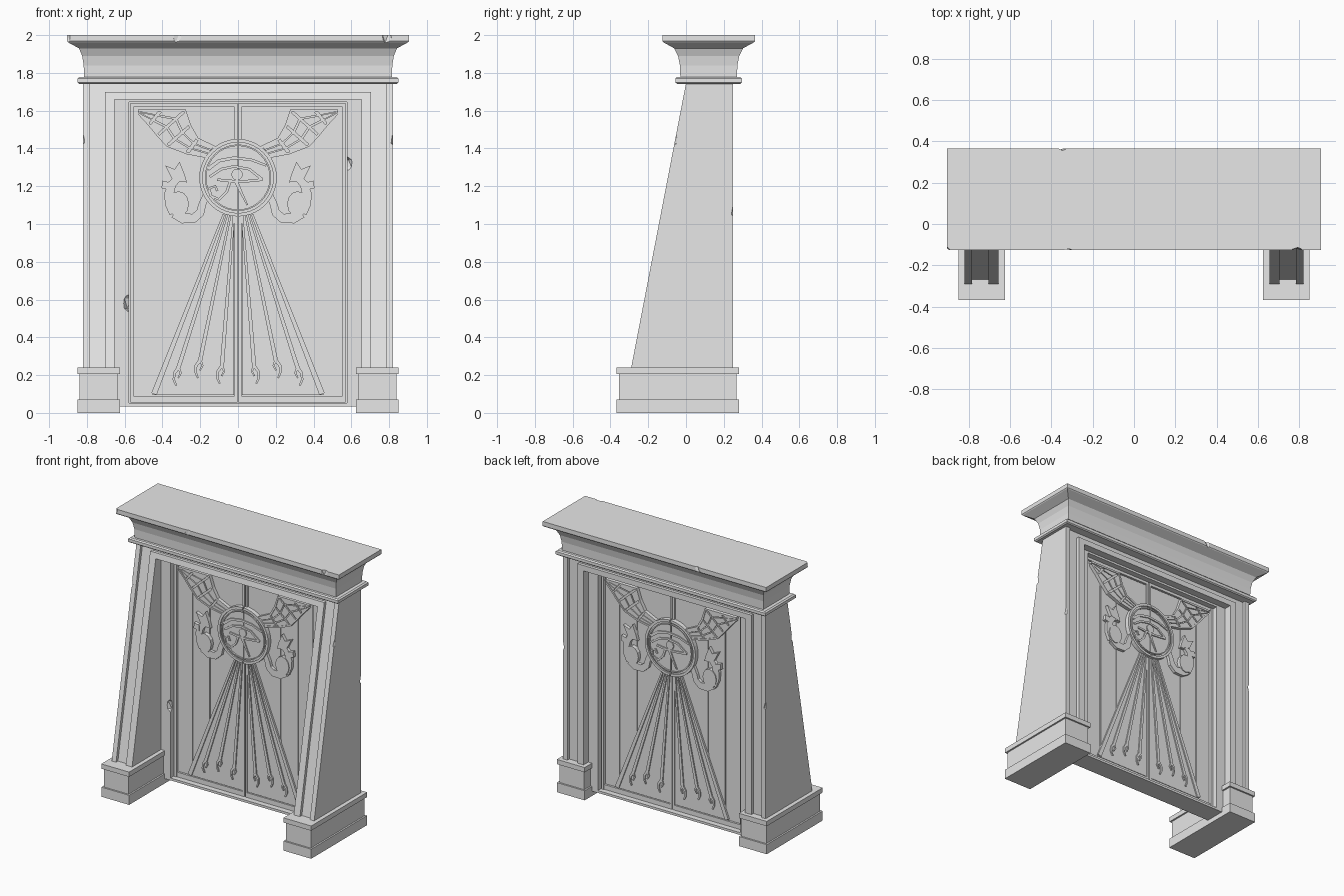
import bpy, bmesh, math, random
from mathutils import Vector

random.seed(4)
cube = bpy.data.objects.get("Cube")
if cube:
    bpy.data.objects.remove(cube, do_unlink=True)

stone = bpy.data.materials.new("grey_stone")
stone.use_nodes = True
GREY = (0.8, 0.8, 0.8, 1)
stone.diffuse_color = GREY
stone.node_tree.nodes["Principled BSDF"].inputs["Base Color"].default_value = GREY

MID = 0.12            # depth of the door's centre plane


def emit(name, bm):
    bmesh.ops.recalc_face_normals(bm, faces=bm.faces[:])
    mesh = bpy.data.meshes.new(name)
    bm.to_mesh(mesh)
    bm.free()
    mesh.materials.append(stone)
    ob = bpy.data.objects.new(name, mesh)
    bpy.context.collection.objects.link(ob)
    return ob


def loft(bm, loops):
    """Skin a stack of point loops and cap both ends."""
    rings = [[bm.verts.new(p) for p in loop] for loop in loops]
    n = len(rings[0])
    for a, b in zip(rings, rings[1:]):
        for i in range(n):
            j = (i + 1) % n
            bm.faces.new((a[i], a[j], b[j], b[i]))
    bm.faces.new(rings[0][::-1])
    bm.faces.new(rings[-1])


def rect(x0, x1, y0, y1, z):
    return [(x0, y0, z), (x1, y0, z), (x1, y1, z), (x0, y1, z)]


def box(bm, x0, x1, y0, y1, z0, z1):
    loft(bm, [rect(x0, x1, y0, y1, z) for z in (z0, z1)])


def slope(z):
    """Leaning front face of the pillars."""
    return -0.29 + 0.29 * (z - 0.24) / 1.505


def leaning(bm, x0, x1, z0, z1, inset=0):
    loft(bm, [rect(x0, x1, slope(z) + inset, 0.25 - inset, z) for z in (z0, z1)])


def chip(ob, spots):
    """Knock broken corners out of a part with rough lumps."""
    bm = bmesh.new()
    for x, y, z, r in spots:
        lump = bmesh.ops.create_icosphere(bm, subdivisions=1, radius=r)["verts"]
        for v in lump:
            v.co = Vector((v.co.x, v.co.y, v.co.z * 1.6)) * random.uniform(0.85, 1.15)
            v.co += Vector((x, y, z))
    cutter = emit("chip_cutter", bm)
    mod = ob.modifiers.new("chips", "BOOLEAN")
    mod.operation, mod.solver, mod.object = "DIFFERENCE", "EXACT", cutter
    graph = bpy.context.evaluated_depsgraph_get()
    ob.data = bpy.data.meshes.new_from_object(ob.evaluated_get(graph))
    ob.modifiers.clear()
    bpy.data.objects.remove(cutter, do_unlink=True)


# --- Cornice: ring moulding, hollow curve and top slab
def crown(name, levels):
    bm = bmesh.new()
    loft(bm, [rect(-hx, hx, MID - hy, MID + hy, z) for z, hx, hy in levels])
    return emit(name, bm)


crown("ring_moulding", [(1.742, .84, .168), (1.749, .85, .176), (1.77, .85, .176), (1.778, .84, .168)])
crown("cornice_curve", [(1.775, .815, .15), (1.84, .817, .152), (1.89, .825, .162), (1.93, .842, .182)])
slab = crown("cornice_slab", [(1.93, .842, .182), (1.962, .9, .24), (1.968, .905, .245), (2, .905, .245)])
chip(slab, [(-.32, -.155, 1.985, .045), (-.35, .395, 1.99, .045), (.79, -.15, 1.99, .04), (-.92, -.14, 2, .04)])

# --- Leaning pillars, each with a groove between two raised strips
for side, s in (("right", -1), ("left", 1)):
    for part, a, b, top, inset in (("outer_strip", .785, .82, 1.745, 0),
                                   ("groove", .70, .79, 1.745, .022),
                                   ("inner_strip", .655, .705, 1.70, 0)):
        bm = bmesh.new()
        leaning(bm, min(s * a, s * b), max(s * a, s * b), .24, top, inset)
        ob = emit(f"{side}_pillar_{part}", bm)
        if part == "outer_strip":
            chip(ob, [(s * .835, slope(1.45) - .01, 1.45, .03), (s * .83, .265, 1.07, .03)])
    # Plinth with base and cap bands
    bm = bmesh.new()
    for g, z0, z1 in ((0, 0, .07), (.012, .07, .205), (0, .205, .24)):
        x = sorted((s * (.625 + g), s * (.85 - g)))
        box(bm, x[0], x[1], -.367 + g, .28 - g, z0, z1)
    emit(f"{side}_plinth", bm)

bm = bmesh.new()
leaning(bm, -.785, .785, 1.695, 1.745, .022)
leaning(bm, -.705, .705, 1.66, 1.70)
emit("lintel", bm)

# --- Door frame and sill
bm = bmesh.new()
for s in (-1, 1):
    x = sorted((s * .578, s * .71))
    box(bm, x[0], x[1], .045, .195, .035, 1.67)
box(bm, -.578, .578, .045, .195, 1.645, 1.67)
box(bm, -.578, .578, .045, .195, .035, .052)
frame = emit("door_frame", bm)
chip(frame, [(-.575, .035, .58, .04), (.58, .04, 1.32, .025)])

# --- Door leaves: core, raised border and planks
for side, s in (("right", -1), ("left", 1)):
    def bar(bm, a, b, half, z0, z1):
        x = sorted((s * a, s * b))
        box(bm, x[0], x[1], MID - half, MID + half, z0, z1)
    bm = bmesh.new()
    bar(bm, 0, .578, .025, .05, 1.647)
    bar(bm, .552, .57, .045, .055, 1.64)
    bar(bm, .003, .018, .04, .055, 1.64)
    bar(bm, .018, .552, .04, 1.62, 1.64)
    bar(bm, .018, .552, .04, .055, .09)
    for a, b in ((.022, .283), (.291, .424), (.432, .546)):
        bar(bm, a, b, .032, .095, 1.614)
    emit(f"{side}_door_leaf", bm)


# --- Carved relief, repeated on both faces of the door
def relief(name, polys, height, mirror=True):
    """Raise (x, z) outlines from the door on both faces."""
    bm = bmesh.new()
    for back in (1, -1):
        for s in ((1, -1) if mirror else (1,)):
            for poly in polys:
                loft(bm, [[(s * back * x, MID - back * h, z) for x, z in poly]
                          for h in (.02, height)])
    return emit(name, bm)


def ribbon(pts, w0, w1=None):
    """Strip of quads following a path, tapering from w0 to w1."""
    w1 = w0 if w1 is None else w1
    pts = [Vector(p) for p in pts]
    closed = (pts[0] - pts[-1]).length < 1e-4
    last = len(pts) - 1
    edge = []
    for i, p in enumerate(pts):
        a = pts[i - 1] if i else (pts[-2] if closed else p)
        b = pts[i + 1] if i < last else (pts[1] if closed else p)
        d = (b - a).normalized()
        off = Vector((-d.y, d.x)) * (w0 + (w1 - w0) * i / last) / 2
        edge.append((p + off, p - off))
    return [[a[0], b[0], b[1], a[1]] for a, b in zip(edge, edge[1:])]


def arc(cx, cz, r, a0, a1, n=16, squash=1):
    angles = [math.radians(a0 + (a1 - a0) * i / n) for i in range(n + 1)]
    return [(cx + r * math.cos(a), cz + r * squash * math.sin(a)) for a in angles]


# Sun disc split along the seam, with a double rim
CZ = 1.245
relief("sun_disc", [[(x + .003, z) for x, z in arc(0, CZ, .195, -90, 90, 20)]], .054)
relief("sun_rim", ribbon(arc(0, CZ, .196, -89, 89, 20), .018)
       + ribbon(arc(0, CZ, .172, -89, 89, 20), .008), .064)

# Eye carved on the disc
eye = ribbon([(-.16, 1.29), (-.1, 1.335), (-.02, 1.35), (.07, 1.34), (.15, 1.31)], .02, .012)
eye += ribbon([(-.15, 1.25), (-.09, 1.29), (-.02, 1.305), (.06, 1.29), (.13, 1.235)], .014)
eye += ribbon([(-.11, 1.235), (-.05, 1.228), (.03, 1.225), (.13, 1.235)], .014)
eye += ribbon([(-.01, 1.225), (.02, 1.16), (.05, 1.1)], .02, .008)
eye += ribbon([(-.04, 1.228), (-.06, 1.17), (-.1, 1.13), (-.145, 1.15), (-.15, 1.19),
               (-.12, 1.2), (-.11, 1.175)], .014)
eye.append(arc(-.005, 1.262, .03, 0, 330, 11))
relief("carved_eye", eye, .062, mirror=False)

# Wings: base plate with rows of raised feathers
upper = [(.12, 1.405), (.215, 1.45), (.255, 1.52), (.28, 1.6), (.41, 1.6), (.53, 1.6)]
lower = [(.165, 1.355), (.27, 1.375), (.375, 1.415), (.425, 1.47), (.47, 1.525), (.525, 1.585)]
relief("wing_plate", [[lower[i], lower[i + 1], upper[i + 1], upper[i]] for i in range(5)], .044)
relief("wing_border", ribbon(upper, .014) + ribbon(lower, .012), .058)


def across(i, t):
    return Vector(lower[i]).lerp(Vector(upper[i]), t)


feathers = []
for i in range(5):
    for row in range(3):
        t0, t1 = row / 3, (row + 1) / 3
        quad = [across(i, t0), across(i + 1, t0), across(i + 1, t1), across(i, t1)]
        mid = sum(quad, Vector((0, 0))) / 4
        feathers.append([mid + (q - mid) * .84 for q in quad])
relief("wing_feathers", feathers, .053)

# Rearing cobras with a crown, hanging from the disc
tail = [(.17, 1.15), (.19, 1.1), (.2, 1.06), (.235, 1.03), (.29, 1.03), (.335, 1.06)]
neck = [(.335, 1.06), (.36, 1.11), (.365, 1.16), (.35, 1.21), (.32, 1.24), (.285, 1.24)]
relief("cobra_body", ribbon(tail, .035, .06) + ribbon(neck, .06, .035), .054)
relief("cobra_hood", [arc(.315, 1.105, .055, 0, 330, 11, 1.25)], .06)
relief("cobra_crown", [[(.27, 1.22), (.35, 1.24), (.385, 1.31), (.335, 1.29), (.31, 1.33), (.285, 1.27)],
                       [(.36, 1.18), (.405, 1.19), (.4, 1.23), (.36, 1.22)]], .056)

# Fan of sun rays ending in small open hands
relief("ray_fan", [[(.02, 1.07), (.07, 1.06), (.455, .095), (.02, .095)]], .037)
rays = ribbon([(.075, 1.05), (.445, .1)], .012, .03)
for top, x, z in ((.022, .085, .25), (.04, .2, .28), (.058, .315, .24)):
    rays += ribbon([(top, 1.05), (x, z)], .011, .022)
    rays += ribbon([(x, z), (x + .022, z - .03), (x + .025, z - .065), (x + .012, z - .095)], .018, .009)
    rays += ribbon([(x, z), (x - .012, z - .03), (x + .002, z - .055)], .014, .008)
relief("sun_rays", rays, .046)
